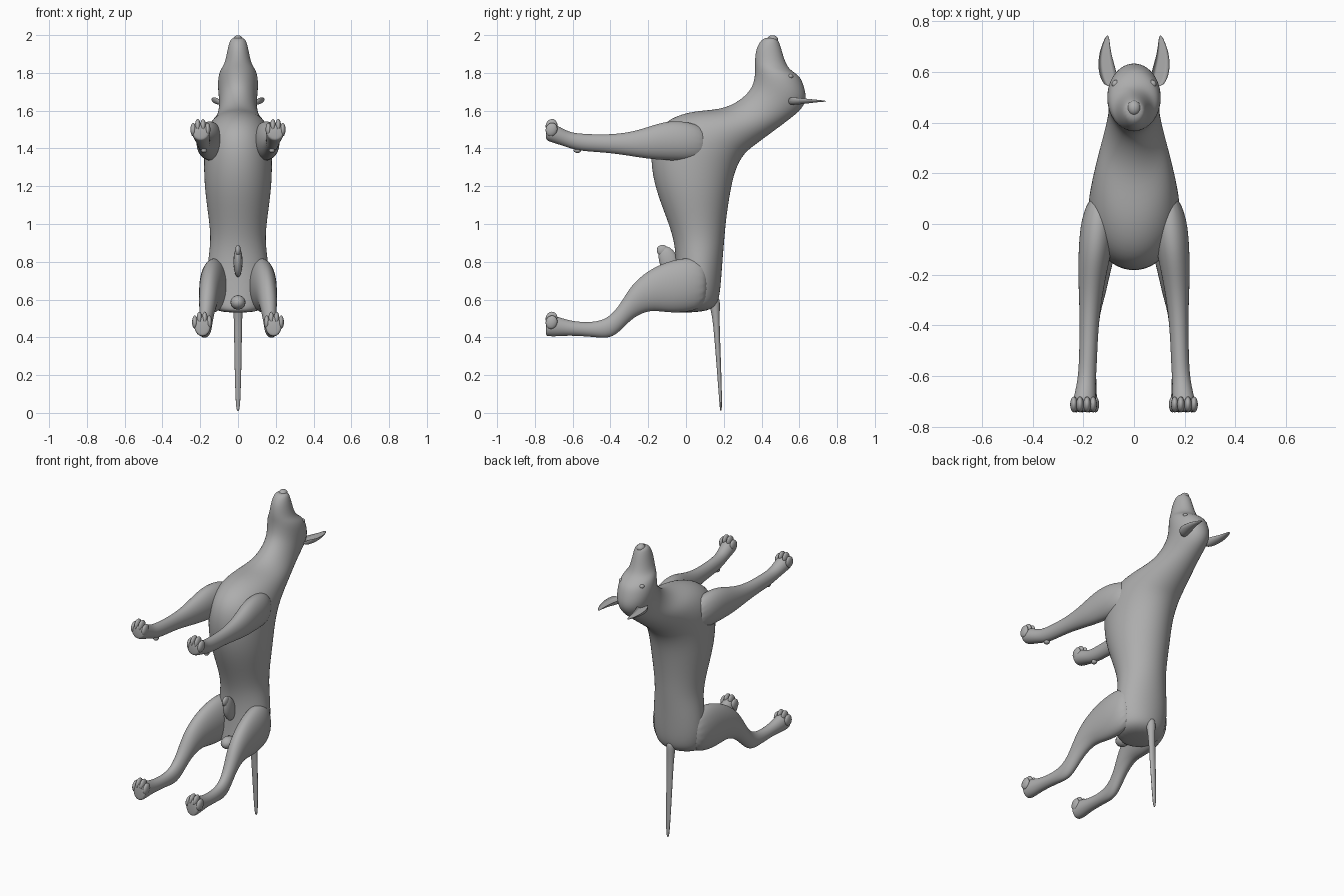
import bpy, bmesh, math
from mathutils import Matrix, Vector

grey = bpy.data.materials.new("plain grey")
grey.diffuse_color = (0.42, 0.42, 0.42, 1)


def finish(bm, name, levels=0):
    bmesh.ops.recalc_face_normals(bm, faces=bm.faces)
    for f in bm.faces:
        f.smooth = True
    me = bpy.data.meshes.new(name)
    bm.to_mesh(me)
    bm.free()
    me.materials.append(grey)
    ob = bpy.data.objects.new(name, me)
    bpy.context.collection.objects.link(ob)
    if levels:
        ob.modifiers.new("smooth", 'SUBSURF').levels = levels
        ob.modifiers["smooth"].render_levels = levels
    return ob


def loft(name, rings, side=1, n=16, cup=False):
    """Each ring: two opposite outline points (y, z), centre x, half width."""
    bm = bmesh.new()
    loops = []
    for y0, z0, y1, z1, xc, hw in rings:
        loop = []
        for i in range(n):
            a = 2 * math.pi * i / n
            c, s = math.cos(a), math.sin(a)
            if cup and c > 0.5:      # hollow of the ear
                c = -0.3
            loop.append(bm.verts.new((side * (xc + hw * s),
                                      (y0 + y1) / 2 + c * (y1 - y0) / 2,
                                      (z0 + z1) / 2 + c * (z1 - z0) / 2)))
        loops.append(loop)
    for a, b in zip(loops, loops[1:]):
        for i in range(n):
            j = (i + 1) % n
            bm.faces.new((a[i], a[j], b[j], b[i]))
    bm.faces.new(loops[0])
    bm.faces.new(loops[-1])
    return finish(bm, name, 2)


def blob(name, centre, radii, tilt=0):
    bm = bmesh.new()
    m = Matrix.Translation(Vector(centre)) @ Matrix.Rotation(tilt, 4, 'X') @ Matrix.Diagonal((*radii, 1))
    bmesh.ops.create_uvsphere(bm, u_segments=16, v_segments=10, radius=1, matrix=m)
    return finish(bm, name)


# Torso, neck and head in one skin, rump to nose
loft("body", [
    (-0.06, 0.527, 0.10, 0.535, 0, 0.09),
    (-0.08, 0.55, 0.155, 0.56, 0, 0.14),
    (-0.07, 0.60, 0.178, 0.60, 0, 0.16),
    (-0.06, 0.70, 0.188, 0.69, 0, 0.172),
    (-0.055, 0.82, 0.197, 0.82, 0, 0.16),
    (-0.068, 0.92, 0.206, 0.92, 0, 0.147),
    (-0.105, 1.03, 0.216, 1.03, 0, 0.158),
    (-0.165, 1.18, 0.238, 1.17, 0, 0.18),
    (-0.195, 1.33, 0.265, 1.29, 0, 0.185),
    (-0.18, 1.48, 0.31, 1.37, 0, 0.185),
    (-0.09, 1.565, 0.36, 1.41, 0, 0.17),
    (0.04, 1.602, 0.42, 1.455, 0, 0.148),
    (0.18, 1.605, 0.50, 1.515, 0, 0.118),
    (0.28, 1.65, 0.565, 1.565, 0, 0.102),
    (0.345, 1.715, 0.615, 1.605, 0, 0.102),
    (0.36, 1.77, 0.643, 1.66, 0, 0.109),
    (0.363, 1.81, 0.628, 1.73, 0, 0.108),
    (0.363, 1.835, 0.605, 1.785, 0, 0.098),
    (0.363, 1.86, 0.55, 1.815, 0, 0.078),
    (0.365, 1.89, 0.525, 1.86, 0, 0.066),
    (0.372, 1.93, 0.508, 1.92, 0, 0.056),
    (0.39, 1.965, 0.495, 1.96, 0, 0.047),
    (0.415, 1.988, 0.48, 1.988, 0, 0.033)])

# Tail
loft("tail", [
    (0.11, 0.62, 0.18, 0.62, 0, 0.03),
    (0.125, 0.56, 0.182, 0.57, 0, 0.028),
    (0.14, 0.50, 0.178, 0.50, 0, 0.023),
    (0.153, 0.35, 0.183, 0.35, 0, 0.021),
    (0.165, 0.20, 0.188, 0.20, 0, 0.018),
    (0.174, 0.08, 0.191, 0.08, 0, 0.014),
    (0.18, 0.005, 0.19, 0.005, 0, 0.009)], n=10)

# Underside details and nose
blob("belly_fold", (0, -0.09, 0.80), (0.024, 0.05, 0.085), 0.35)
blob("belly_fold_tip", (0, -0.125, 0.86), (0.015, 0.03, 0.03))
blob("rump_bump", (0, -0.10, 0.585), (0.04, 0.05, 0.038))
blob("nose", (0, 0.458, 1.975), (0.026, 0.03, 0.024))

front_rings = [
    (0.12, 1.50, 0.12, 1.35, 0.13, 0.04),
    (0.02, 1.545, 0.02, 1.33, 0.142, 0.07),
    (-0.10, 1.55, -0.10, 1.335, 0.153, 0.067),
    (-0.20, 1.515, -0.20, 1.343, 0.165, 0.057),
    (-0.30, 1.485, -0.30, 1.36, 0.172, 0.045),
    (-0.42, 1.473, -0.42, 1.378, 0.178, 0.037),
    (-0.55, 1.478, -0.57, 1.385, 0.182, 0.036),
    (-0.62, 1.485, -0.64, 1.41, 0.188, 0.037),
    (-0.68, 1.525, -0.70, 1.428, 0.195, 0.046),
    (-0.725, 1.53, -0.735, 1.44, 0.197, 0.047),
    (-0.742, 1.52, -0.742, 1.45, 0.197, 0.04)]
hind_rings = [
    (0.12, 0.80, 0.12, 0.57, 0.12, 0.05),
    (0.02, 0.83, 0.02, 0.528, 0.125, 0.078),
    (-0.10, 0.805, -0.10, 0.527, 0.138, 0.069),
    (-0.20, 0.757, -0.19, 0.545, 0.15, 0.057),
    (-0.29, 0.68, -0.28, 0.505, 0.16, 0.047),
    (-0.345, 0.58, -0.34, 0.44, 0.168, 0.037),
    (-0.41, 0.50, -0.40, 0.39, 0.174, 0.035),
    (-0.50, 0.477, -0.49, 0.402, 0.18, 0.033),
    (-0.62, 0.487, -0.62, 0.41, 0.184, 0.035),
    (-0.685, 0.515, -0.69, 0.403, 0.188, 0.043),
    (-0.725, 0.515, -0.735, 0.405, 0.188, 0.045),
    (-0.742, 0.505, -0.742, 0.41, 0.188, 0.038)]
ear_rings = [
    (0.54, 1.63, 0.54, 1.70, 0.085, 0.03),
    (0.58, 1.63, 0.58, 1.695, 0.10, 0.036),
    (0.62, 1.635, 0.62, 1.685, 0.108, 0.034),
    (0.66, 1.64, 0.66, 1.675, 0.113, 0.027),
    (0.70, 1.645, 0.70, 1.665, 0.112, 0.018),
    (0.745, 1.648, 0.745, 1.655, 0.104, 0.006)]

# Paired parts
for side, tag in ((1, "right"), (-1, "left")):
    loft("front_leg_" + tag, front_rings, side)
    loft("hind_leg_" + tag, hind_rings, side)
    loft("ear_" + tag, ear_rings, side, cup=True)
    blob("eye_" + tag, (side * 0.072, 0.552, 1.782), (0.016, 0.016, 0.012))
    blob("wrist_pad_" + tag, (side * 0.18, -0.575, 1.39), (0.016, 0.02, 0.014))
    # Four toes on each paw
    for part, xc, z in (("front", 0.199, 1.515), ("hind", 0.19, 0.495)):
        for k, (dx, dz) in enumerate(((-0.038, -0.015), (-0.014, 0.005), (0.014, 0.005), (0.038, -0.015))):
            blob(f"{part}_toe_{tag}_{k + 1}", (side * (xc + dx), -0.712, z + dz),
                 (0.015, 0.031, 0.036), -0.3)
